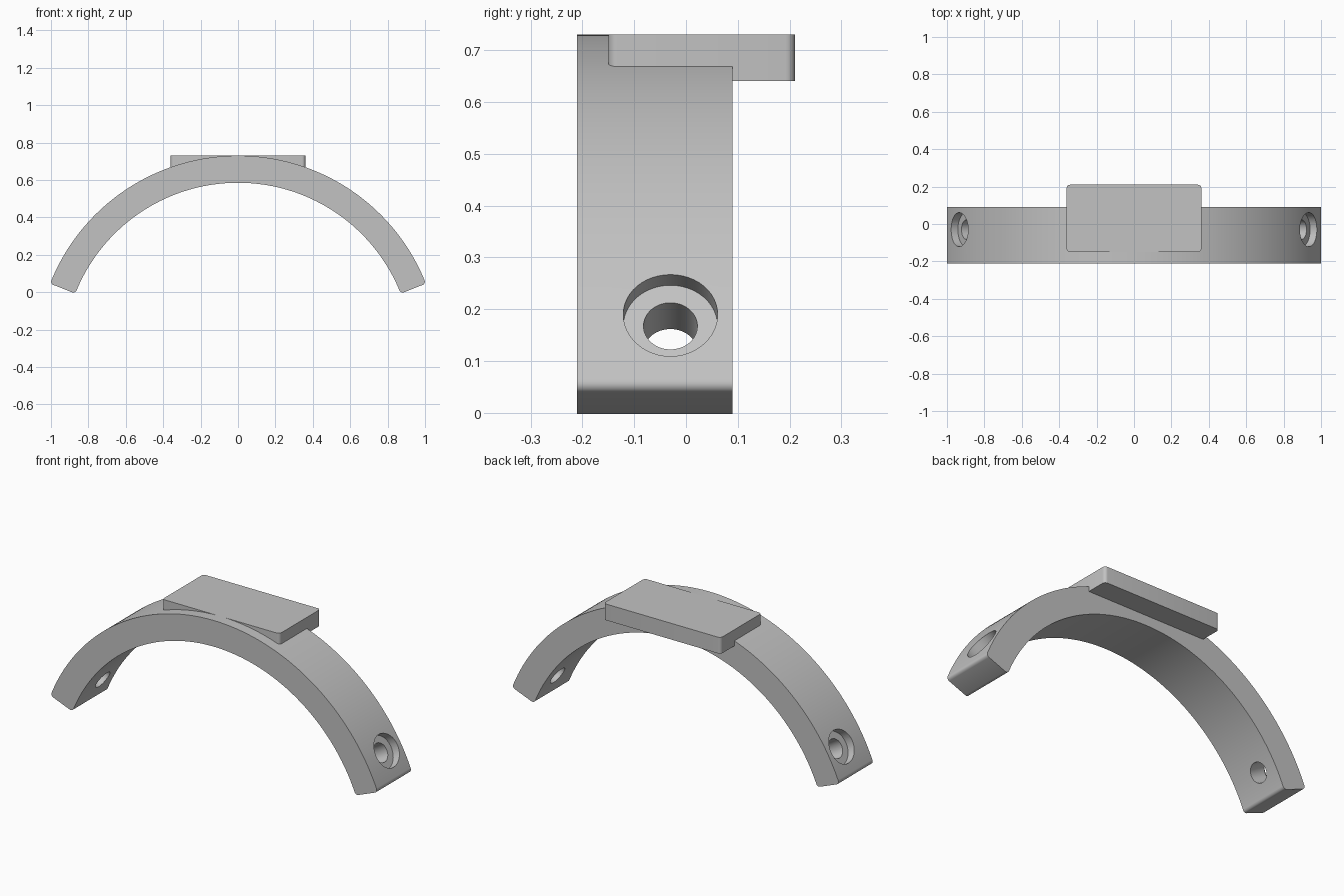
import bpy, bmesh, math
from mathutils import Vector, Matrix

if "Cube" in bpy.data.objects:
    bpy.data.objects.remove(bpy.data.objects["Cube"])

R_OUT, R_IN = 1.08, 0.935          # arch radii
CZ = 0.73 - R_OUT                  # arch centre height
END = math.radians(21.5)           # angle of the arch ends above horizontal
HOLE = math.radians(30)            # angle of the screw holes
Y0, Y1 = -0.21, 0.09               # arch width

grey = bpy.data.materials.new("light_grey")
grey.diffuse_color = (0.54, 0.54, 0.54, 1)
grey.use_nodes = True
grey.node_tree.nodes["Principled BSDF"].inputs["Base Color"].default_value = grey.diffuse_color


def finish(bm, name):
    bmesh.ops.recalc_face_normals(bm, faces=bm.faces)
    me = bpy.data.meshes.new(name)
    bm.to_mesh(me)
    bm.free()
    ob = bpy.data.objects.new(name, me)
    bpy.context.collection.objects.link(ob)
    me.materials.append(grey)
    return ob


def prism(points, depth_vec):
    bm = bmesh.new()
    face = bm.faces.new([bm.verts.new(p) for p in points])
    ext = bmesh.ops.extrude_face_region(bm, geom=[face])
    verts = [g for g in ext["geom"] if isinstance(g, bmesh.types.BMVert)]
    bmesh.ops.translate(bm, verts=verts, vec=depth_vec)
    return bm


def smooth(ob):
    bpy.ops.object.select_all(action='DESELECT')
    ob.select_set(True)
    bpy.context.view_layer.objects.active = ob
    bpy.ops.object.shade_smooth_by_angle(angle=math.radians(30))


# Arch: ring segment extruded along y, ends slightly rounded
def arc(r, n=120):
    return [Vector((r * math.cos(a), Y0, CZ + r * math.sin(a)))
            for a in (END + (math.pi - 2 * END) * i / n for i in range(n + 1))]


outer, inner = arc(R_OUT), arc(R_IN)
bm = prism(outer + inner[::-1], (0, Y1 - Y0, 0))
corners = [outer[0], outer[-1], inner[0], inner[-1]]
ends = [e for e in bm.edges if abs(e.verts[0].co.y - e.verts[1].co.y) > 0.1
        and any((Vector((e.verts[0].co.x, Y0, e.verts[0].co.z)) - c).length < 1e-4 for c in corners)]
bmesh.ops.bevel(bm, geom=ends, offset=0.018, segments=5, profile=0.5, affect='EDGES')
arch = finish(bm, "arch")


# Counterbored screw holes, drilled radially through both ends
def cutter(radius, r0, r1, angle, name):
    d = Vector((math.cos(angle), 0, math.sin(angle)))
    mid = Vector((0, -0.03, CZ)) + d * (r0 + r1) / 2
    bm = bmesh.new()
    bmesh.ops.create_cone(bm, cap_ends=True, segments=48, radius1=radius, radius2=radius,
                          depth=r1 - r0,
                          matrix=Matrix.Translation(mid) @ d.to_track_quat('Z', 'Y').to_matrix().to_4x4())
    ob = finish(bm, name)
    ob.hide_render = True
    return ob


cutters = []
for side, ang in (("right", HOLE), ("left", math.pi - HOLE)):
    cutters.append(cutter(0.052, 0.85, 1.2, ang, side + "_hole_cutter"))
    cutters.append(cutter(0.091, 1.035, 1.2, ang, side + "_counterbore_cutter"))

bpy.context.view_layer.objects.active = arch
for c in cutters:
    mod = arch.modifiers.new(c.name, 'BOOLEAN')
    mod.operation, mod.solver, mod.object = 'DIFFERENCE', 'EXACT', c
    bpy.ops.object.modifier_apply(modifier=mod.name)
for c in cutters:
    bpy.data.objects.remove(c)
smooth(arch)

# Flat plate on top, overhanging the back, vertical corners rounded
x, y0, y1, z0, z1 = 0.36, -0.15, 0.21, 0.64, 0.73
bm = prism([(-x, y0, z0), (x, y0, z0), (x, y1, z0), (-x, y1, z0)], (0, 0, z1 - z0))
uprights = [e for e in bm.edges if abs(e.verts[0].co.z - e.verts[1].co.z) > 0.01]
bmesh.ops.bevel(bm, geom=uprights, offset=0.018, segments=6, profile=0.5, affect='EDGES')
smooth(finish(bm, "top_plate"))
